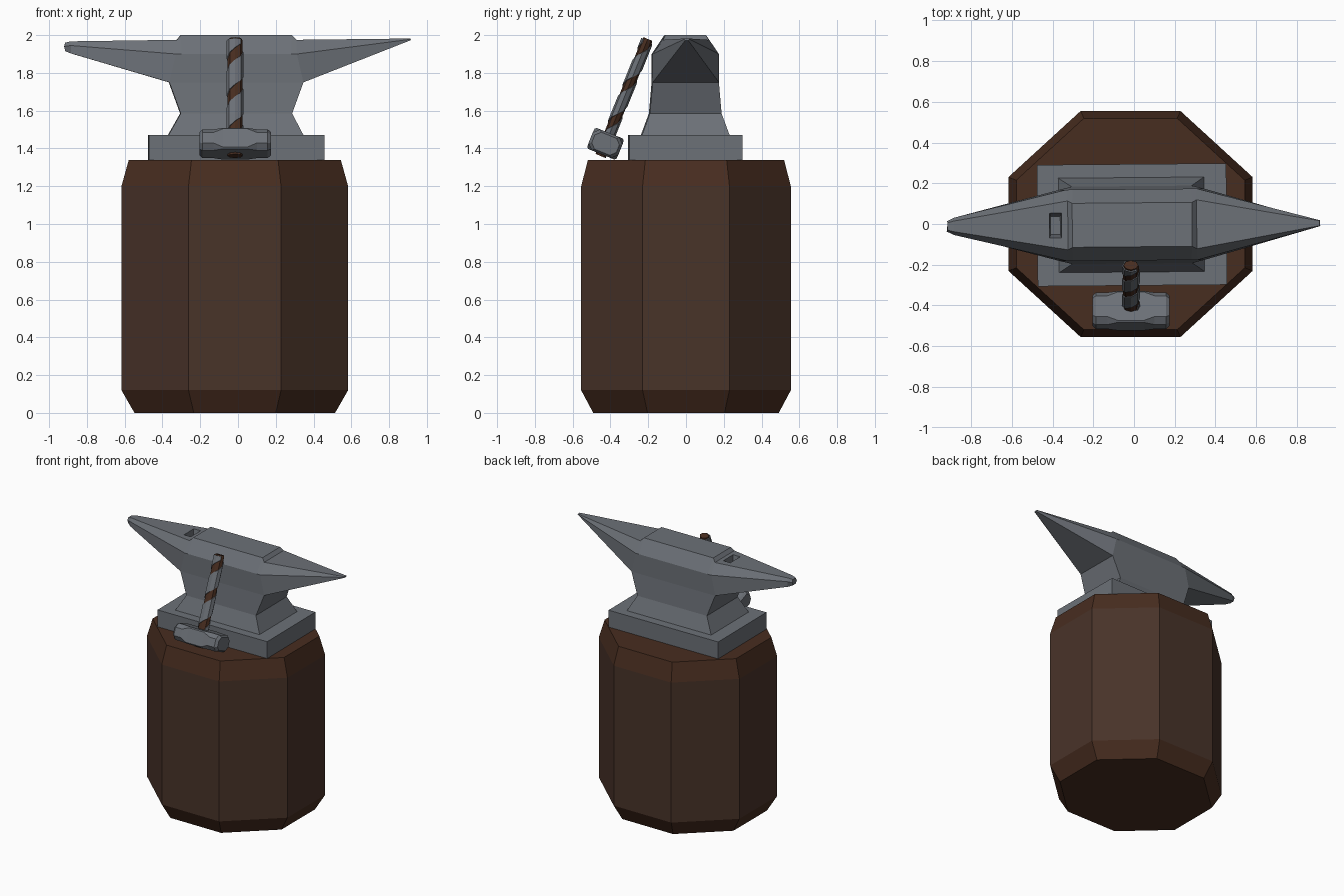
import bpy, bmesh, math
from mathutils import Matrix, Vector

if "Cube" in bpy.data.objects:
    bpy.data.objects.remove(bpy.data.objects["Cube"], do_unlink=True)


def material(name, rgb):
    m = bpy.data.materials.new(name)
    m.use_nodes = True
    m.diffuse_color = (*rgb, 1)
    m.node_tree.nodes["Principled BSDF"].inputs["Base Color"].default_value = (*rgb, 1)
    return m


STEEL = material("grey steel", (0.15, 0.164, 0.185))
BARK = material("brown bark", (0.066, 0.033, 0.022))
WOOD = material("red brown wood", (0.064, 0.026, 0.014))


def loft(name, rings, mats, matrix=Matrix(), capped=True, closed=True):
    """Skin a list of equal-length point rings."""
    bm = bmesh.new()
    rows = [[bm.verts.new(p) for p in ring] for ring in rings]
    n = len(rows[0])
    for a, b in zip(rows, rows[1:]):
        for i in range(n if closed else n - 1):
            j = (i + 1) % n
            bm.faces.new((a[i], a[j], b[j], b[i]))
    if capped:
        bm.faces.new(rows[0])
        bm.faces.new(rows[-1])
    bmesh.ops.recalc_face_normals(bm, faces=bm.faces)
    mesh = bpy.data.meshes.new(name)
    bm.to_mesh(mesh)
    bm.free()
    for m in mats:
        mesh.materials.append(m)
    ob = bpy.data.objects.new(name, mesh)
    bpy.context.collection.objects.link(ob)
    ob.matrix_world = matrix
    return ob


def chamfered(hx, hy, cx, cy):
    """Outline of a rectangle with cut corners."""
    return [(hx, -cy), (hx, cy), (cx, hy), (-cx, hy),
            (-hx, cy), (-hx, -cy), (-cx, -hy), (cx, -hy)]


def rect(x0, x1, hy, z):
    return [(x0, -hy, z), (x1, -hy, z), (x1, hy, z), (x0, hy, z)]


# Stump: eight-sided log with chamfered ends, bark only on the upright sides
profile = [(0, 0.885), (0.12, 1), (1.2, 1), (1.34, 0.935)]
outline = chamfered(0.6, 0.555, 0.245, 0.23)
stump = loft("stump", [[(x * s, y * s, z) for x, y in outline] for z, s in profile],
             [WOOD, BARK], Matrix.Translation((-0.017, 0, 0)))
for f in stump.data.polygons:
    f.material_index = int(abs(f.normal.z) < 0.1)

# Anvil base plate and waist
place = Matrix.Translation((0, -0.004, 0)) @ Matrix.Rotation(math.radians(0.5), 4, "Z")
loft("anvil_base_plate", [rect(-0.475, 0.455, 0.298, z) for z in (1.34, 1.47)], [STEEL], place)
loft("anvil_waist", [rect(-0.37, 0.345, 0.232, 1.47),
                     rect(-0.305, 0.285, 0.19, 1.585),
                     rect(-0.365, 0.345, 0.175, 1.75)], [STEEL], place)


# Anvil body: sections from heel to horn, each given as top, middle and bottom (x, half width, z)
def section(top, mid, bottom):
    half = [top, mid, bottom]
    return [(x, y, z) for x, y, z in half] + [(x, -y, z) for x, y, z in reversed(half)]


body = loft("anvil_body", [
    section((-0.915, 0.018, 1.96), (-0.92, 0.025, 1.94), (-0.915, 0.018, 1.915)),
    section((-0.885, 0.026, 1.967), (-0.885, 0.042, 1.945), (-0.885, 0.035, 1.903)),
    section((-0.325, 0.12, 1.975), (-0.33, 0.175, 1.9), (-0.365, 0.175, 1.75)),
    section((-0.303, 0.108, 2.0), (-0.3, 0.175, 1.9), (-0.32, 0.175, 1.75)),
    section((0.285, 0.108, 2.0), (0.28, 0.175, 1.9), (0.3, 0.175, 1.75)),
    section((0.308, 0.12, 1.975), (0.31, 0.175, 1.9), (0.345, 0.175, 1.75)),
    section((0.912, 0.012, 1.982), (0.915, 0.014, 1.978), (0.912, 0.008, 1.972)),
], [STEEL], place)

# Tapered square hole in the heel
cutter = loft("heel_hole_cutter", [rect(-0.41, -0.362, 0.045, 1.9),
                                   rect(-0.417, -0.352, 0.07, 2.02)], [STEEL], place)
cutter.hide_render = True
cutter.hide_viewport = True
hole = body.modifiers.new("heel_hole", "BOOLEAN")
hole.operation = "DIFFERENCE"
hole.solver = "EXACT"
hole.object = cutter

# Hammer frame: local z runs up the leaning handle
lean = Matrix.Translation((-0.015, -0.426, 1.425)) @ Matrix.Rotation(math.radians(-22), 4, "X")

# Hammer head: octagonal faces, square cheek in the middle
half_head = [(0.19, 0.07, 0.048, 0.026), (0.172, 0.085, 0.06, 0.03),
             (0.115, 0.085, 0.06, 0.03), (0.065, 0.083, 0.06, 0.008)]
stations = half_head + [(-x, u, w, c) for x, u, w, c in reversed(half_head)]
loft("hammer_head", [[(x, a, b) for a, b in chamfered(u, w, u - c, w - c)]
                     for x, u, w, c in stations], [STEEL], lean)

# Hammer handle: oval stick
SIDES = 8


def oval(angle, grow, z):
    return ((0.04 + grow) * math.cos(angle), (0.029 + grow) * math.sin(angle), z)


turn = [math.tau * i / SIDES for i in range(SIDES)]
loft("hammer_handle", [[oval(a, g, z) for a in turn]
                       for z, g in ((-0.07, 0), (0.58, 0), (0.598, -0.004))], [WOOD], lean)

# Spiral grip wrap around the handle
PITCH, WIDTH, LOW, HIGH = 0.21, 0.14, 0.06, 0.59
strip = []
for i in range(-SIDES, 4 * SIDES):
    start = -0.04 + PITCH * i / SIDES
    lo, hi = max(start, LOW), min(start + WIDTH, HIGH)
    if hi - lo > 0.005:
        angle = math.tau * i / SIDES
        strip.append([oval(angle, 0.005, lo), oval(angle, 0.005, hi)])
wrap = loft("handle_wrap", strip, [STEEL], lean, capped=False, closed=False)
for f in wrap.data.polygons:
    if f.normal.dot(Vector((f.center.x, f.center.y, 0))) < 0:
        f.flip()
thick = wrap.modifiers.new("thickness", "SOLIDIFY")
thick.thickness = 0.006
